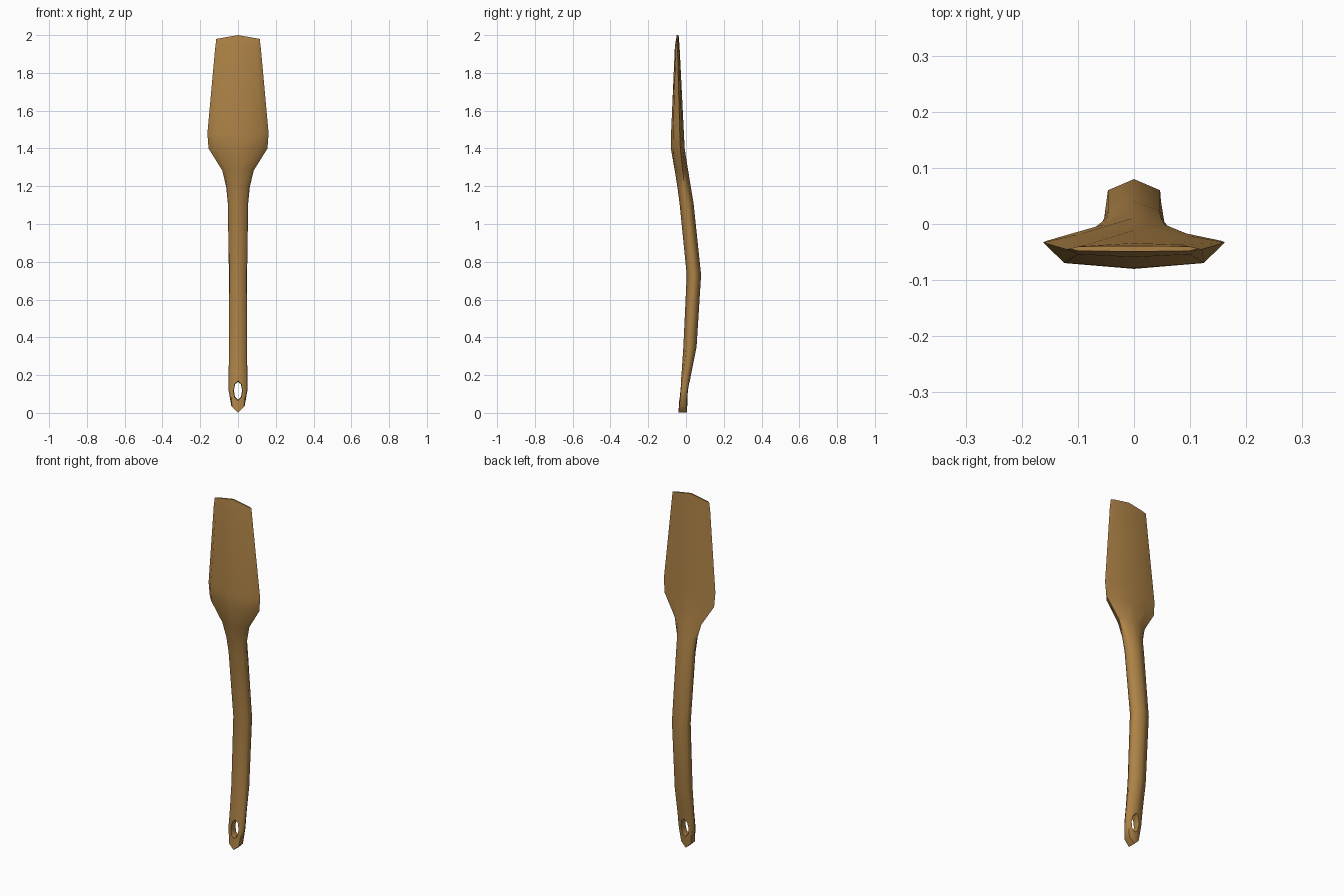
import bpy, bmesh, math

if "Cube" in bpy.data.objects:
    bpy.data.objects.remove(bpy.data.objects["Cube"])

wood = bpy.data.materials.new("warm_wood")
wood.diffuse_color = (0.42, 0.225, 0.062, 1)
wood.use_nodes = True
wood.node_tree.nodes["Principled BSDF"].inputs["Base Color"].default_value = wood.diffuse_color

# z, front y, back y, side y, half width, front corner ratio, back corner ratio,
# front bow, back bow, centre z offset
RINGS = [
    (0.035, -0.040, 0.004, -0.018, 0.035, 0.88, 0.88, 0.004, 0.004, -0.033),
    (0.12, -0.032, 0.013, -0.010, 0.050, 0.82, 0.82, 0.005, 0.005, 0),
    (0.20, -0.024, 0.026, 0.000, 0.050, 0.82, 0.82, 0.008, 0.008, 0),
    (0.35, -0.014, 0.056, 0.019, 0.047, 0.90, 0.90, 0.015, 0.015, 0),
    (0.73, 0.004, 0.080, 0.041, 0.048, 0.92, 0.97, 0.017, 0.020, 0),
    (1.11, -0.034, 0.040, 0.004, 0.054, 0.85, 0.85, 0.015, 0.016, 0),
    (1.20, -0.046, 0.025, -0.008, 0.063, 0.80, 0.75, 0.013, 0.013, 0),
    (1.285, -0.060, 0.011, -0.018, 0.084, 0.77, 0.65, 0.011, 0.012, 0),
    (1.40, -0.080, -0.007, -0.030, 0.156, 0.77, 0.60, 0.010, 0.010, 0),
    (1.48, -0.079, -0.011, -0.033, 0.162, 0.77, 0.60, 0.010, 0.010, 0),
    (1.93, -0.059, -0.034, -0.045, 0.121, 0.82, 0.70, 0.005, 0.003, 0.01),
    (1.98, -0.049, -0.039, -0.044, 0.115, 0.86, 0.86, 0.001, 0.001, 0.02),
]

# Spatula body lofted through eight-sided rings
bm = bmesh.new()
loops = []
for z, yf, yb, ys, w, cf, cb, bf, bb, dz in RINGS:
    zf, zb = z + dz * (1 - cf), z + dz * (1 - cb)
    pts = [(0, yf, z + dz), (w * cf, yf + bf, zf), (w, ys, z), (w * cb, yb - bb, zb),
           (0, yb, z + dz), (-w * cb, yb - bb, zb), (-w, ys, z), (-w * cf, yf + bf, zf)]
    loops.append([bm.verts.new(p) for p in pts])
for a, b in zip(loops, loops[1:]):
    for i in range(8):
        j = (i + 1) % 8
        bm.faces.new((a[i], a[j], b[j], b[i]))
for r in (loops[0], loops[-1]):
    for ids in ((0, 1, 3, 4), (1, 2, 3), (0, 4, 5, 7), (7, 5, 6)):
        bm.faces.new([r[i] for i in ids])
bmesh.ops.recalc_face_normals(bm, faces=bm.faces)
mesh = bpy.data.meshes.new("spatula")
bm.to_mesh(mesh)
bm.free()
mesh.materials.append(wood)
spatula = bpy.data.objects.new("spatula", mesh)
bpy.context.collection.objects.link(spatula)

# Hanging hole: elongated eight-sided cutter, flared towards both faces
bm = bmesh.new()
cut = []
for y, s in ((-0.07, 1.3), (-0.008, 1.0), (0.055, 1.3)):
    cut.append([bm.verts.new((0.022 * s * math.cos(math.pi * k / 4), y,
                              0.118 + 0.047 * s * math.sin(math.pi * k / 4)))
                for k in range(8)])
for a, b in zip(cut, cut[1:]):
    for i in range(8):
        j = (i + 1) % 8
        bm.faces.new((a[i], a[j], b[j], b[i]))
bm.faces.new(cut[0])
bm.faces.new(cut[-1])
bmesh.ops.recalc_face_normals(bm, faces=bm.faces)
cm = bpy.data.meshes.new("hole_cutter")
bm.to_mesh(cm)
bm.free()
cm.materials.append(wood)
cutter = bpy.data.objects.new("hole_cutter", cm)
bpy.context.collection.objects.link(cutter)
cutter.hide_render = True

bpy.context.view_layer.objects.active = spatula
spatula.select_set(True)
mod = spatula.modifiers.new("hanging_hole", 'BOOLEAN')
mod.operation = 'DIFFERENCE'
mod.solver = 'EXACT'
mod.object = cutter
bpy.ops.object.modifier_apply(modifier=mod.name)
bpy.data.objects.remove(cutter)
bpy.ops.object.shade_smooth_by_angle(angle=math.radians(60))
